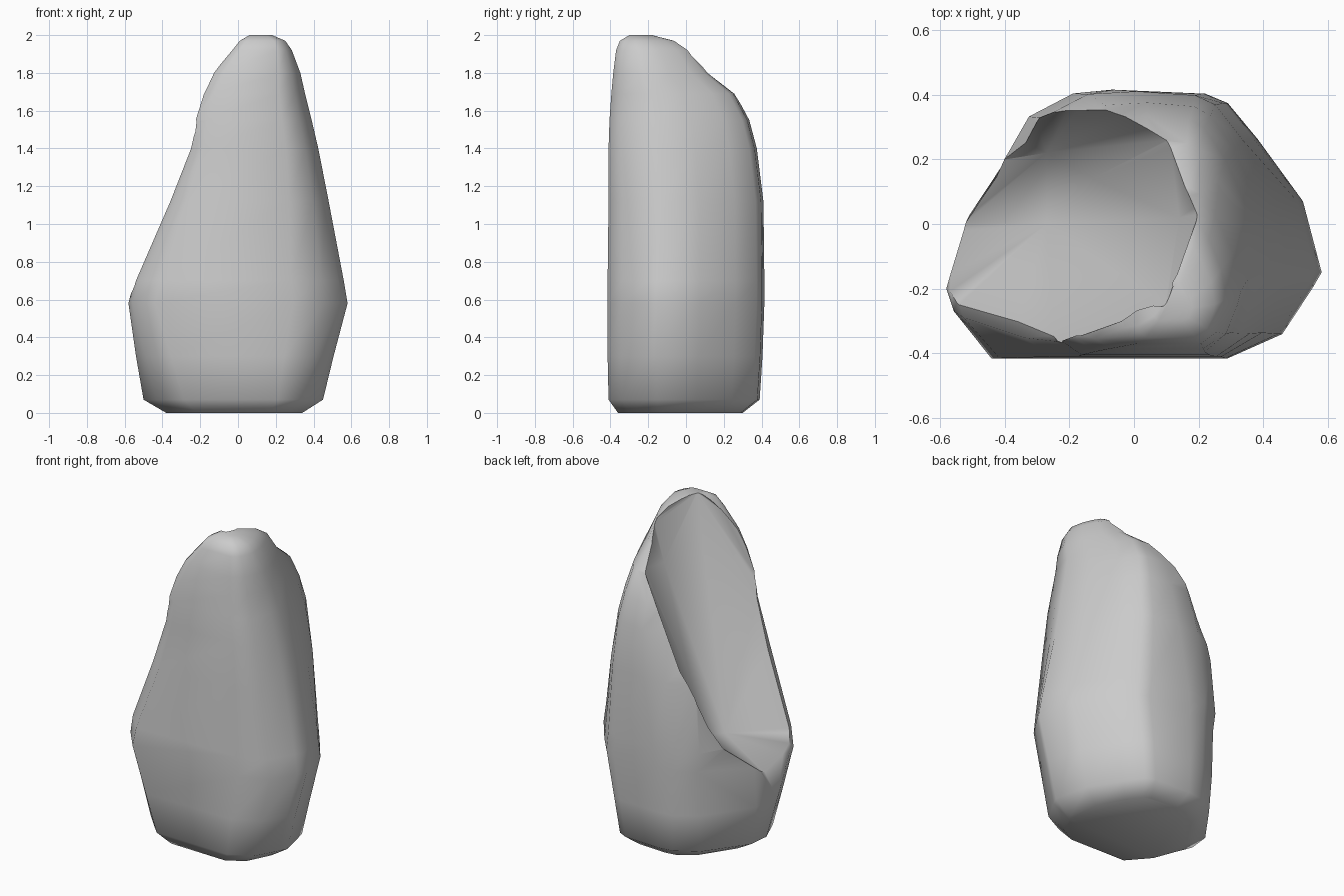
import bpy, bmesh

if "Cube" in bpy.data.objects:
    bpy.data.objects.remove(bpy.data.objects["Cube"])

# Plan outlines, normalised to a box of -1..1 : rounded foot, broad base, squarer upper part
FOOT = [(-1, -.18), (-.86, -.58), (-.55, -.97), (.5, -1), (.79, -.82), (.95, -.48), (1, -.36), (.9, .17),
        (.66, .63), (.5, .9), (.38, .97), (-.12, 1), (-.31, .97), (-.6, .76), (-.97, .15)]
LOW = [(-1, -.48), (-.96, -.65), (-.76, -1), (.5, -1), (.79, -.82), (.95, -.48), (1, -.36), (.9, .17),
       (.66, .63), (.5, .9), (.38, .97), (-.12, 1), (-.31, .97), (-.53, .8), (-.9, 0)]
HIGH = [(-1, -.75), (-.95, -.88), (-.75, -1), (.5, -1), (.8, -.82), (.95, -.48), (1, -.3), (.9, .17),
        (.66, .63), (.45, .9), (.3, .97), (-.12, 1), (-.5, .98), (-.85, .8), (-1, .2)]

# Height and x / y extents of every ring
LEVELS = [(0, -.38, .34, -.36, .30), (.07, -.50, .45, -.41, .39), (.30, -.54, .506, -.415, .405),
          (.58, -.58, .58, -.415, .415), (.70, -.55, .56, -.415, .415), (1.12, -.36, .48, -.41, .41),
          (1.40, -.26, .425, -.41, .375), (1.55, -.24, .39, -.405, .335), (1.69, -.19, .355, -.395, .26),
          (1.80, -.13, .33, -.385, .12), (1.92, -.03, .285, -.37, .025), (1.97, .01, .25, -.35, -.06),
          (2.0, .06, .18, -.30, -.18)]


def mix(a, b, t):
    return [(p + (r - p) * t, q + (s - q) * t) for (p, q), (r, s) in zip(a, b)]


def make_object(name, bm):
    bmesh.ops.recalc_face_normals(bm, faces=bm.faces)
    mesh = bpy.data.meshes.new(name)
    bm.to_mesh(mesh)
    bm.free()
    obj = bpy.data.objects.new(name, mesh)
    bpy.context.collection.objects.link(obj)
    return obj


# Rock body lofted through the rings
bm = bmesh.new()
rings = []
for z, x0, x1, y0, y1 in LEVELS:
    if z < .58:
        plan = mix(FOOT, LOW, max((z - .07) / .51, 0))
    else:
        plan = mix(LOW, HIGH, min((z - .58) / .6, 1))
    rings.append([bm.verts.new(((x0 + x1) / 2 + px * (x1 - x0) / 2,
                                (y0 + y1) / 2 + py * (y1 - y0) / 2, z)) for px, py in plan])
n = len(LOW)
for a, b in zip(rings, rings[1:]):
    for i in range(n):
        j = (i + 1) % n
        bm.faces.new((a[i], a[j], b[j], b[i]))
bm.faces.new(rings[0])
bm.faces.new(rings[-1])
rock = make_object("rock", bm)

# Hollow broken out of the back left: rim, valley floor, lower lip, outer apex
HOLLOW = [(-.58, -.27, .67), (-.25, -.375, 1.45), (-.12, -.33, 1.85), (.10, -.25, 2.01),
          (.16, -.08, 1.98), (.20, .03, 1.91), (.11, .26, 1.71), (-.03, .345, 1.57),
          (-.18, .40, 1.35), (-.31, .34, 1.05), (-.27, .22, .76), (-.27, .0, .69),
          (.14, .02, 1.66), (-.13, .14, 1.05), (-.40, .2, .70), (-.56, -.03, .48), (-.95, .1, 2.4)]
bm = bmesh.new()
for p in HOLLOW:
    bm.verts.new(p)
bmesh.ops.convex_hull(bm, input=bm.verts)
loose = [v for v in bm.verts if not v.link_faces]
bmesh.ops.delete(bm, geom=loose, context='VERTS')
cutter = make_object("hollow_cutter", bm)
cutter.hide_render = True

mod = rock.modifiers.new("hollow", 'BOOLEAN')
mod.operation = 'DIFFERENCE'
mod.solver = 'EXACT'
mod.object = cutter
bpy.context.view_layer.objects.active = rock
rock.select_set(True)
bpy.ops.object.modifier_apply(modifier=mod.name)
bpy.data.objects.remove(cutter)

# Smooth shading with the broken rim kept crisp
bpy.ops.object.shade_smooth_by_angle(angle=0.95)
